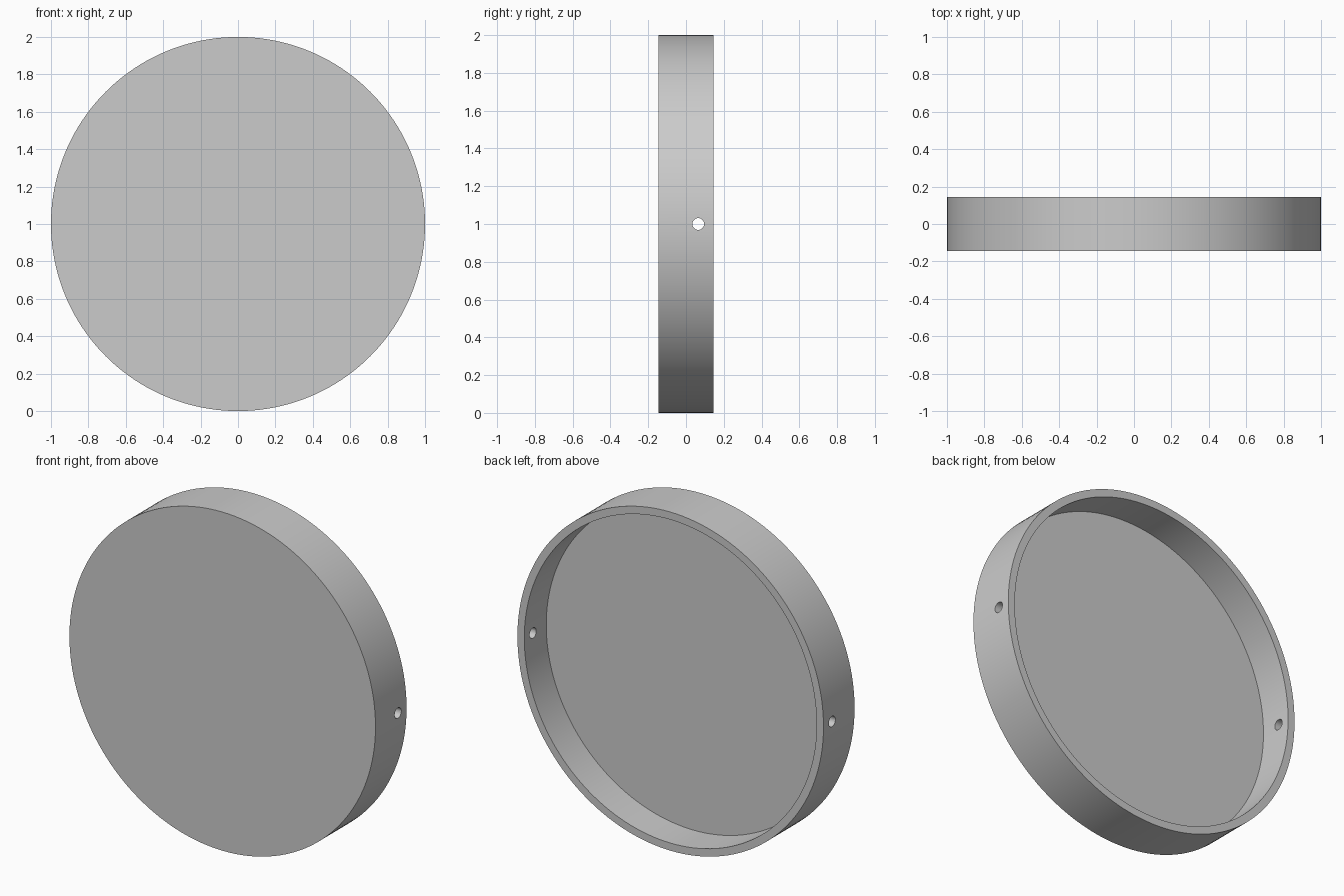
import bpy
import bmesh
from math import radians
from mathutils import Matrix, Vector

RADIUS, DEPTH = 1.0, 0.29
WALL, RECESS = 0.045, 0.205
HOLE_RADIUS, HOLE_Y = 0.031, 0.065

cube = bpy.data.objects.get("Cube")
if cube:
    bpy.data.objects.remove(cube, do_unlink=True)

# Single grey material
grey = bpy.data.materials.new("light grey")
grey.use_nodes = True
colour = (0.6, 0.6, 0.6, 1)
grey.diffuse_color = colour
grey.node_tree.nodes["Principled BSDF"].inputs["Base Color"].default_value = colour


def cylinder(bm, radius, depth, segments, axis, angle, centre):
    """Capped cylinder turned from z about the given axis."""
    matrix = Matrix.Translation(centre) @ Matrix.Rotation(radians(angle), 4, axis)
    bmesh.ops.create_cone(bm, cap_ends=True, segments=segments, radius1=radius,
                          radius2=radius, depth=depth, matrix=matrix)


def make_object(name, bm):
    bm.normal_update()
    mesh = bpy.data.meshes.new(name)
    bm.to_mesh(mesh)
    bm.free()
    mesh.materials.append(grey)
    obj = bpy.data.objects.new(name, mesh)
    bpy.context.collection.objects.link(obj)
    return obj


# Round tray: solid disc with its back face inset and sunk to leave a rim
bm = bmesh.new()
cylinder(bm, RADIUS, DEPTH, 160, 'X', -90, (0, 0, RADIUS))
bm.normal_update()
back = max(bm.faces, key=lambda f: f.normal.y)
bmesh.ops.inset_region(bm, faces=[back], thickness=WALL, use_even_offset=True)
floor = bmesh.ops.extrude_discrete_faces(bm, faces=[back])["faces"][0]
bmesh.ops.translate(bm, verts=floor.verts, vec=Vector((0, -RECESS, 0)))
tray = make_object("round_tray", bm)

# Pin holes through both sides of the wall
bm = bmesh.new()
cylinder(bm, HOLE_RADIUS, 2.4, 32, 'Y', 90, (0, HOLE_Y, RADIUS))
cutter = make_object("hole_cutter", bm)
cutter.hide_render = True

bpy.ops.object.select_all(action='DESELECT')
tray.select_set(True)
bpy.context.view_layer.objects.active = tray
cut = tray.modifiers.new("pin_holes", 'BOOLEAN')
cut.operation = 'DIFFERENCE'
cut.solver = 'EXACT'
cut.object = cutter
bpy.ops.object.modifier_apply(modifier=cut.name)
bpy.data.objects.remove(cutter, do_unlink=True)

bpy.ops.object.shade_smooth_by_angle(angle=radians(30))
